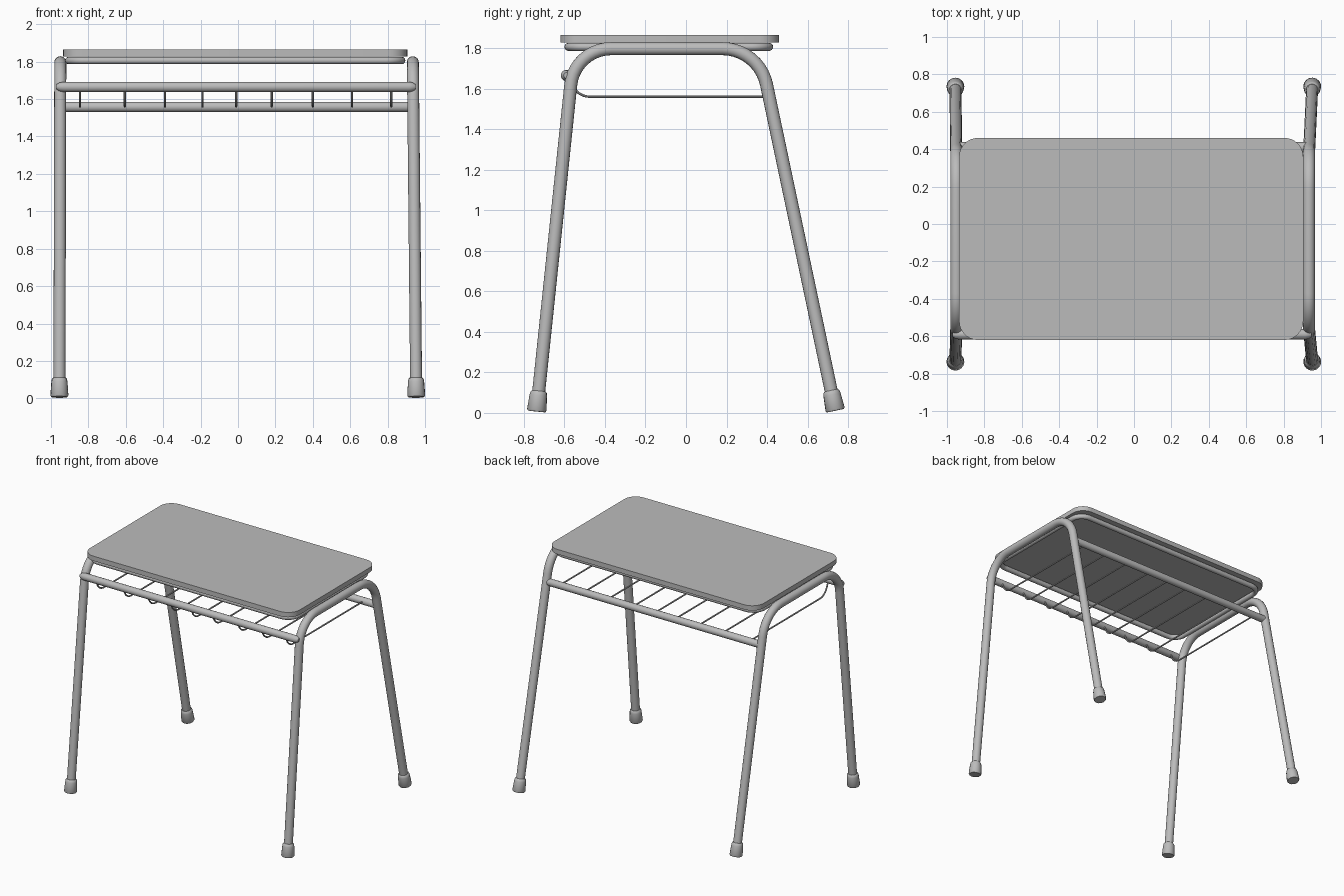
import bpy, bmesh, math
from mathutils import Vector

if "Cube" in bpy.data.objects:
    bpy.data.objects.remove(bpy.data.objects["Cube"], do_unlink=True)

GREY = (0.5, 0.5, 0.5, 1)
grey = bpy.data.materials.new("plain_grey")
grey.use_nodes = True
grey.diffuse_color = GREY
grey.node_tree.nodes["Principled BSDF"].inputs["Base Color"].default_value = GREY


def finish(obj):
    """Select the object, make it a mesh and smooth it with sharp edges kept."""
    bpy.ops.object.select_all(action="DESELECT")
    obj.select_set(True)
    bpy.context.view_layer.objects.active = obj
    if obj.type == "CURVE":
        bpy.ops.object.convert(target="MESH")
    bpy.ops.object.shade_smooth_by_angle(angle=math.radians(40))


def bend(corner, before, after, reach, steps=10):
    """Points rounding a corner, starting and ending `reach` away from it."""
    c = Vector(corner)
    u = (Vector(before) - c).normalized()
    v = (Vector(after) - c).normalized()
    half = u.angle(v) / 2
    radius = reach * math.tan(half)
    axis = (u + v).normalized()
    centre = c + axis * (reach / math.cos(half))
    a, b = c + u * reach - centre, c + v * reach - centre
    return [centre + a.slerp(b, i / steps) * radius / a.lerp(b, 0).slerp(b, i / steps).length
            for i in range(steps + 1)]


def tube(name, points, radius, scales=None, cyclic=False, resolution=5):
    """Round tube along the points, with an optional thickness per point."""
    curve = bpy.data.curves.new(name, "CURVE")
    curve.dimensions = "3D"
    curve.bevel_depth = radius
    curve.bevel_resolution = resolution
    curve.use_fill_caps = True
    spline = curve.splines.new("POLY")
    spline.points.add(len(points) - 1)
    for i, p in enumerate(points):
        spline.points[i].co = (*p, 1)
        spline.points[i].radius = scales[i] if scales else 1
    spline.use_cyclic_u = cyclic
    curve.materials.append(grey)
    obj = bpy.data.objects.new(name, curve)
    bpy.context.collection.objects.link(obj)
    finish(obj)


def rounded_rectangle(x0, x1, y0, y1, z, reach):
    corners = [Vector(c) for c in ((x0, y0, z), (x1, y0, z), (x1, y1, z), (x0, y1, z))]
    points = []
    for i, c in enumerate(corners):
        points += bend(c, corners[i - 1], corners[(i + 1) % 4], reach, 8)
    return points


# Table top
bm = bmesh.new()
outline = rounded_rectangle(-0.935, 0.905, -0.62, 0.46, 1.827, 0.1)
face = bm.faces.new([bm.verts.new(p) for p in outline])
top = bmesh.ops.extrude_face_region(bm, geom=[face])["geom"]
bmesh.ops.translate(bm, vec=(0, 0, 0.038),
                    verts=[g for g in top if isinstance(g, bmesh.types.BMVert)])
bmesh.ops.recalc_face_normals(bm, faces=bm.faces)
mesh = bpy.data.meshes.new("table_top")
bm.to_mesh(mesh)
bm.free()
mesh.materials.append(grey)
table_top = bpy.data.objects.new("table_top", mesh)
bpy.context.collection.objects.link(table_top)
finish(table_top)

# Tube ring under the top
tube("support_ring", rounded_rectangle(-0.905, 0.875, -0.58, 0.41, 1.806, 0.09),
     0.02, cyclic=True)

# Bent leg frames with foot caps
for side, foot_x, rail_x in (("right", -0.955, -0.95), ("left", 0.953, 0.935)):
    front_foot = Vector((foot_x, -0.737, 0.007))
    back_foot = Vector((foot_x, 0.737, 0.011))
    front_corner = Vector((rail_x, -0.55, 1.797))
    back_corner = Vector((rail_x, 0.36, 1.797))
    path = [front_foot.lerp(front_corner, 0.02)]
    path += bend(front_corner, front_foot, back_corner, 0.18)
    path += bend(back_corner, front_corner, back_foot, 0.18)
    path += [back_foot.lerp(back_corner, 0.02)]
    tube(side + "_leg_frame", path, 0.032, resolution=6)
    for end, foot, corner in (("front", front_foot, front_corner),
                              ("back", back_foot, back_corner)):
        up = (corner - foot).normalized()
        tube(f"{side}_{end}_foot_cap",
             [foot + up * d for d in (0, 0.008, 0.08, 0.095, 0.102)],
             0.048, [0.9, 1, 0.9, 0.84, 0.7], resolution=6)

# Cross bars with rounded ends
for name, y, z in (("front_cross_bar", -0.59, 1.665), ("back_cross_bar", 0.41, 1.558)):
    tube(name, [(x, y, z) for x in (-0.97, -0.955, -0.93, 0.915, 0.935, 0.95)],
         0.028, [0.5, 0.85, 1, 1, 0.85, 0.5])

# Book rack wires, hooked up to the front bar
for i, x in enumerate((-0.845, -0.605, -0.39, -0.19, -0.01, 0.18, 0.4, 0.61, 0.82)):
    start, corner, end = (x, -0.58, 1.665), (x, -0.535, 1.56), (x, 0.41, 1.56)
    tube(f"rack_wire_{i + 1}", [start] + bend(corner, start, end, 0.06, 6) + [end],
         0.006, resolution=2)
